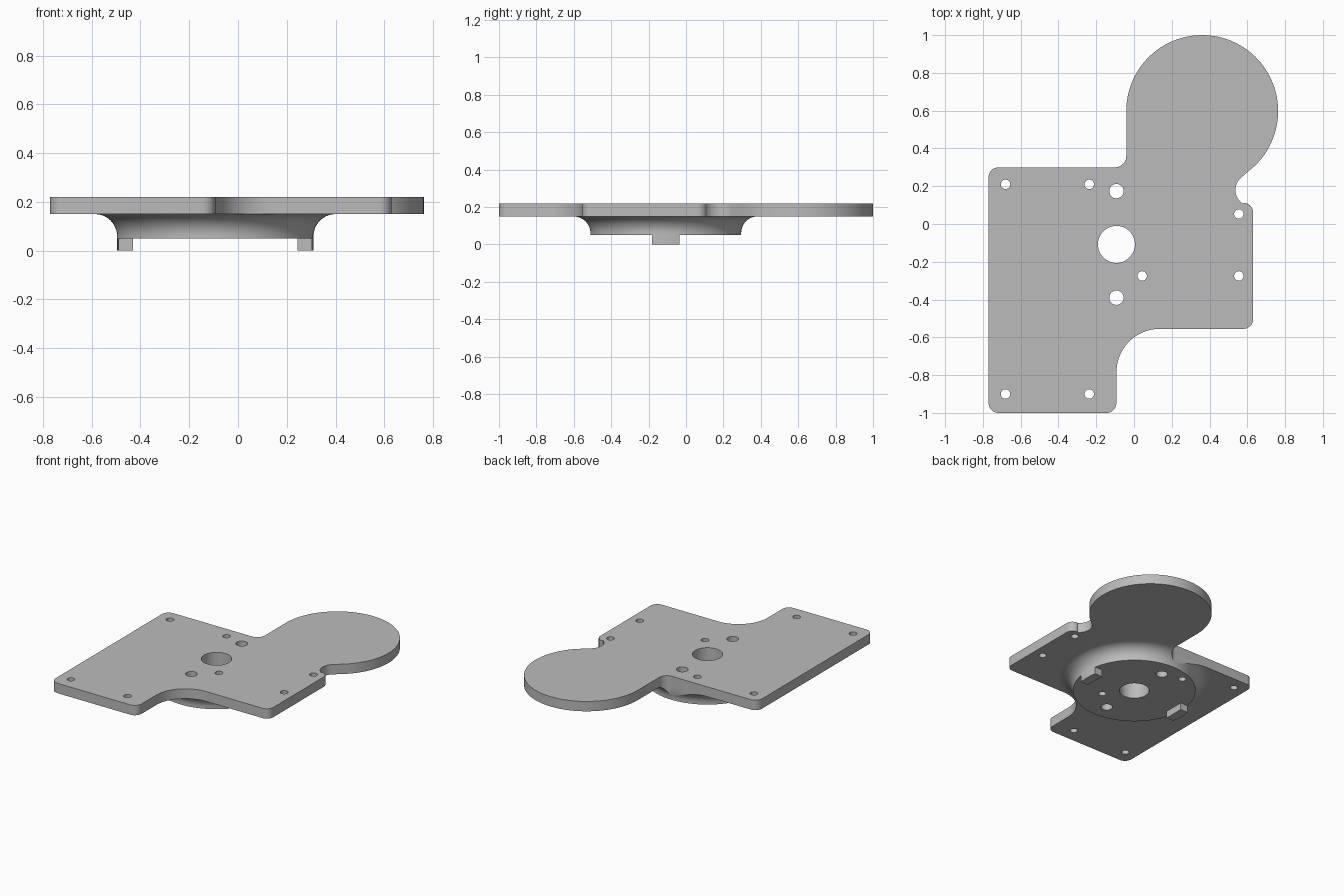
import bpy, bmesh
from math import sin, cos, radians, pi

if "Cube" in bpy.data.objects:
    bpy.data.objects.remove(bpy.data.objects["Cube"], do_unlink=True)

grey = bpy.data.materials.new("plain grey")
grey.use_nodes = True
grey.diffuse_color = (0.5, 0.5, 0.5, 1)
grey.node_tree.nodes["Principled BSDF"].inputs["Base Color"].default_value = grey.diffuse_color

HUB_X, HUB_Y, HUB_R = -0.093, -0.108, 0.403
BOTTOM, TOP, HUB_BASE = 0.15, 0.22, 0.05


def arc(cx, cy, r, start, end, steps=10):
    angles = [radians(start + (end - start) * i / steps) for i in range(steps + 1)]
    return [(cx + r * cos(a), cy + r * sin(a)) for a in angles]


def finish(bm, name):
    bmesh.ops.recalc_face_normals(bm, faces=bm.faces)
    mesh = bpy.data.meshes.new(name)
    bm.to_mesh(mesh)
    bm.free()
    mesh.materials.append(grey)
    obj = bpy.data.objects.new(name, mesh)
    bpy.context.collection.objects.link(obj)
    return obj


def prism(name, points, z0, z1):
    bm = bmesh.new()
    face = bm.faces.new([bm.verts.new((x, y, z0)) for x, y in points])
    result = bmesh.ops.extrude_face_region(bm, geom=[face])
    top = [g for g in result["geom"] if isinstance(g, bmesh.types.BMVert)]
    bmesh.ops.translate(bm, verts=top, vec=(0, 0, z1 - z0))
    return finish(bm, name)


def disc(name, x, y, r, z0, z1, sides=48):
    return prism(name, arc(x, y, r, 0, 360, sides)[:-1], z0, z1)


def lathe(name, profile, sides=96):
    bm = bmesh.new()
    rings = []
    for r, z in profile:
        ring = arc(HUB_X, HUB_Y, r, 0, 360, sides)[:-1]
        rings.append([bm.verts.new((x, y, z)) for x, y in ring])
    for a, b in zip(rings, rings[1:]):
        for i in range(sides):
            j = (i + 1) % sides
            bm.faces.new((a[i], a[j], b[j], b[i]))
    bm.faces.new(rings[0])
    bm.faces.new(rings[-1])
    return finish(bm, name)


def boolean(obj, cutter, operation):
    cutter.hide_render = True
    mod = obj.modifiers.new("cut", 'BOOLEAN')
    mod.operation = operation
    mod.solver = 'EXACT'
    mod.object = cutter
    bpy.context.view_layer.objects.active = obj
    bpy.ops.object.modifier_apply(modifier=mod.name)
    bpy.data.objects.remove(cutter, do_unlink=True)


# Plate outline, counter-clockwise from the front left corner
outline = (
    arc(-0.717, -0.947, 0.053, 180, 270)
    + arc(-0.146, -0.947, 0.053, 270, 360)
    + arc(0.137, -0.785, 0.23, 180, 90, 20)
    + arc(0.58, -0.505, 0.05, 270, 360)
    + arc(0.58, 0.062, 0.05, 0, 85)
    + arc(0.625, 0.18, 0.088, 235, 134, 14)
    + arc(0.361, 0.598, 0.402, -46, 180, 64)
    + arc(-0.101, 0.36, 0.06, 0, -90)
    + arc(-0.717, 0.247, 0.053, 90, 180)
)
plate = prism("mounting_plate", outline, BOTTOM, TOP)

# Round hub with a flared neck, trimmed to the plate edge
FLARE = 0.09
neck = arc(HUB_R + FLARE, BOTTOM - FLARE, FLARE, 180, 90, 12)
hub = lathe("flared_hub", [(0.05, HUB_BASE), (HUB_R, HUB_BASE)] + neck + [(0.05, BOTTOM)])
boolean(hub, prism("hub_trim", outline, -0.1, 0.4), 'INTERSECT')

# Holes: spindle, two dowels, small screws
holes = [(HUB_X, HUB_Y, 0.098)]
holes += [(HUB_X, HUB_Y + s * 0.282, 0.038) for s in (-1, 1)]
holes += [(x, y, 0.025) for x in (-0.68, -0.237) for y in (-0.9, 0.21)]
holes += [(0.555, 0.053, 0.025), (0.555, -0.275, 0.025), (0.043, -0.275, 0.025)]
for x, y, r in holes:
    boolean(plate, disc("hole_cutter", x, y, r, -0.1, 0.4), 'DIFFERENCE')
    if (x - HUB_X) ** 2 + (y - HUB_Y) ** 2 < HUB_R ** 2:
        boolean(hub, disc("hole_cutter", x, y, r, -0.1, 0.4), 'DIFFERENCE')

# Two locking tabs under the hub, outer side following its rim
tabs = []
for side, name in ((1, "left_tab"), (-1, "right_tab")):
    half = 10.4
    mid = 0 if side > 0 else 180
    rim = arc(HUB_X, HUB_Y, HUB_R, mid - half, mid + half)
    inner_x = HUB_X + side * 0.338
    points = rim + [(inner_x, rim[-1][1]), (inner_x, rim[0][1])]
    tabs.append(prism(name, points, 0, HUB_BASE))

# Smooth curved walls, sharp edges kept
bpy.ops.object.select_all(action='DESELECT')
for obj in [plate, hub] + tabs:
    obj.select_set(True)
bpy.context.view_layer.objects.active = plate
bpy.ops.object.shade_smooth_by_angle(angle=radians(30))
